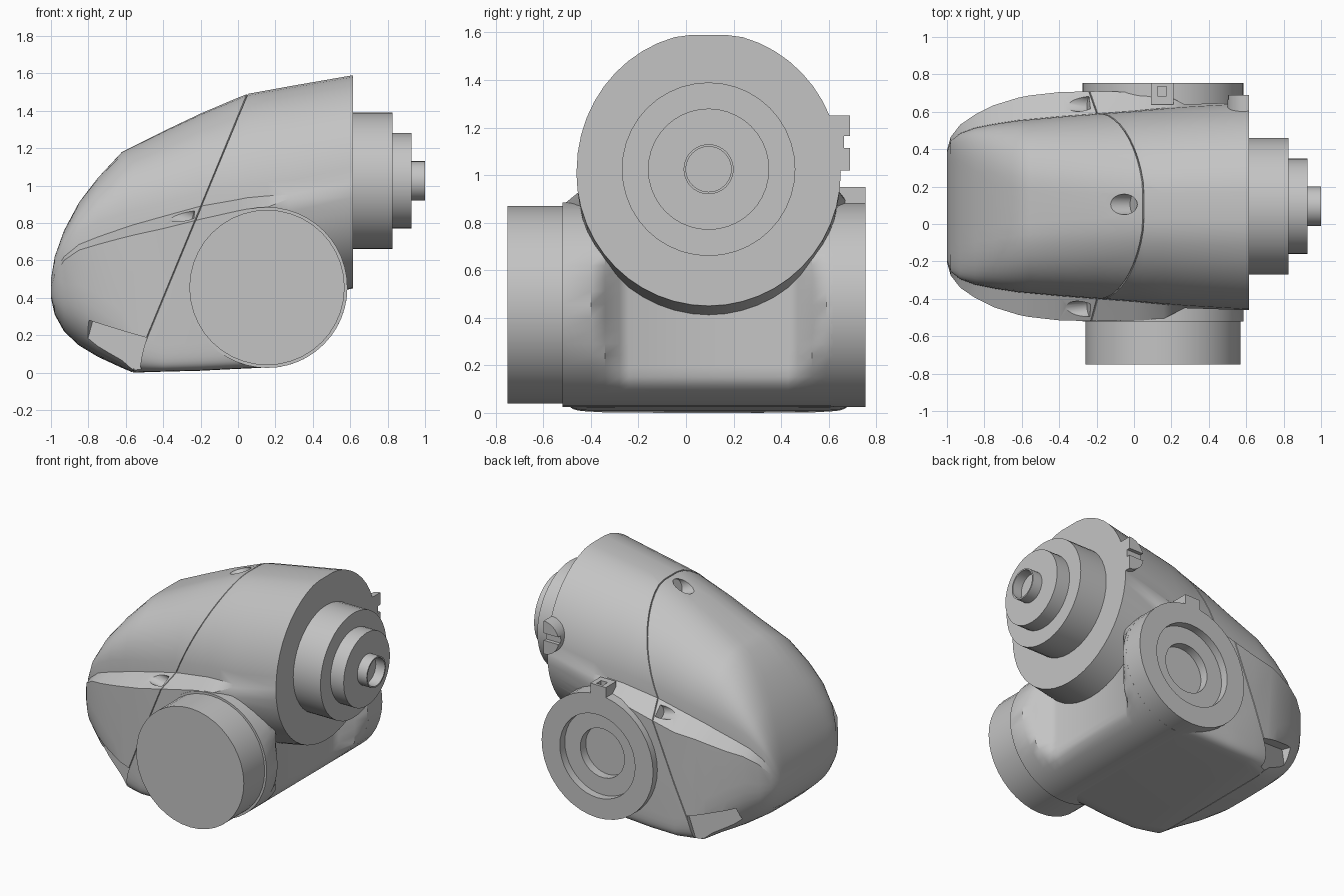
import bpy, bmesh, math
from mathutils import Vector, Matrix

if "Cube" in bpy.data.objects:
    bpy.data.objects.remove(bpy.data.objects["Cube"], do_unlink=True)

CY = 0.095                         # mid-plane of the housing
PIVOT = Vector((0.155, 0, 0.455))  # centre of the cross barrel
SPINDLE = Vector((0, CY, 1.025))   # centre of the rear spindle

grey = bpy.data.materials.new("light grey")
grey.use_nodes = True
grey.diffuse_color = (0.55, 0.55, 0.55, 1)
grey.node_tree.nodes["Principled BSDF"].inputs["Base Color"].default_value = (0.55, 0.55, 0.55, 1)


def finish(name, bm):
    bmesh.ops.recalc_face_normals(bm, faces=bm.faces)
    mesh = bpy.data.meshes.new(name)
    bm.to_mesh(mesh)
    bm.free()
    mesh.materials.append(grey)
    ob = bpy.data.objects.new(name, mesh)
    bpy.context.collection.objects.link(ob)
    return ob


def activate(ob):
    bpy.ops.object.select_all(action='DESELECT')
    ob.select_set(True)
    bpy.context.view_layer.objects.active = ob


def smooth(ob, angle=32):
    activate(ob)
    bpy.ops.object.shade_smooth_by_angle(angle=math.radians(angle))


def loft(rings):
    """Closed skin through rings of equal length, capped at both ends."""
    bm = bmesh.new()
    loops = [[bm.verts.new(p) for p in ring] for ring in rings]
    n = len(loops[0])
    for a, b in zip(loops, loops[1:]):
        for i in range(n):
            j = (i + 1) % n
            bm.faces.new((a[i], a[j], b[j], b[i]))
    bm.faces.new(loops[0])
    bm.faces.new(loops[-1])
    return bm


def lathe(name, profile, origin, axis, segs=40):
    """Turn (radius, distance) pairs about an axis; flat discs close both ends."""
    rot = Vector(axis).to_track_quat('Z', 'Y')
    rings = []
    for r, t in profile:
        ring = []
        for i in range(segs):
            a = math.tau * i / segs
            ring.append(Vector(origin) + rot @ Vector((r * math.cos(a), r * math.sin(a), t)))
        rings.append(ring)
    return finish(name, loft(rings))


def box(name, lo, hi, rot=None):
    lo, hi = Vector(lo), Vector(hi)
    bm = bmesh.new()
    bmesh.ops.create_cube(bm, size=1)
    m = Matrix.Translation((lo + hi) / 2) @ (rot or Matrix()) @ Matrix.Diagonal((*(hi - lo), 1))
    bmesh.ops.transform(bm, matrix=m, verts=bm.verts)
    return finish(name, bm)


def cut(ob, cutters):
    for c in cutters:
        c.hide_render = True
        mod = ob.modifiers.new("cut", 'BOOLEAN')
        mod.operation = 'DIFFERENCE'
        mod.solver = 'EXACT'
        mod.object = c
        activate(ob)
        bpy.ops.object.modifier_apply(modifier=mod.name)
        bpy.data.objects.remove(c, do_unlink=True)


# Main shell sections: x, bottom, ridge, top, half width, dome half width,
# rise of the ledge, roundness above and below the ledge
SECTIONS = [
    (-1.0, .40, .45, .50, .30, .29, .01, 5, 5),
    (-.98, .31, .52, .62, .37, .35, .015, 4.5, 4),
    (-.93, .22, .60, .76, .435, .39, .02, 4, 4),
    (-.85, .145, .655, .91, .49, .42, .03, 3.4, 4),
    (-.75, .085, .685, 1.04, .54, .44, .04, 3, 5),
    (-.62, .025, .72, 1.18, .58, .46, .05, 2.5, 7),
    (-.56, 0, .735, 1.21, .592, .465, .055, 2.4, 12),
    (-.40, .005, .77, 1.29, .61, .48, .065, 2.2, 20),
    (-.20, .01, .82, 1.385, .615, .495, .07, 2.1, 20),
    (0, .02, .865, 1.47, .61, .51, .06, 2, 20),
    (.05, .022, .875, 1.49, .61, .515, .06, 2, 20),
    (.16, .028, .885, 1.51, .60, .525, .06, 2, 20),
    (.27, .38, .93, 1.53, .545, .535, .02, 2, 2),
    (.615, .45, 1.01, 1.59, .556, .555, .01, 2, 2)]


def section(x, zb, zr, zt, w, d, rise, up, down, steps=24):
    ring = []
    for lower in (False, True):
        half, n = (w, down) if lower else (d, up)
        for i in range(steps + 1):
            a = math.pi * i / steps
            c, s = math.cos(a), math.sin(a)
            y = half * math.copysign(abs(c) ** (2 / n), c)
            h = abs(s) ** (2 / n)
            if lower:
                ring.append((x, CY - y, zr - (zr - zb) * h))
            else:
                zd = zr + rise
                ring.append((x, CY + y, min(zd + (zt - zd + .01) * h, zt)))
    return ring


bm = loft([section(*row) for row in SECTIONS])
# Slanted V-groove where the front cover meets the rear housing
seam = Vector((1.48, 0, -.61)).normalized()
base = Vector((-.56, 0, .01))
for off in (-.003, .003, 0):
    res = bmesh.ops.bisect_plane(bm, geom=bm.verts[:] + bm.edges[:] + bm.faces[:],
                                 plane_co=base + seam * off, plane_no=seam, dist=1e-5)
bmesh.ops.recalc_face_normals(bm, faces=bm.faces)
bm.normal_update()
for v in [g for g in res["geom_cut"] if isinstance(g, bmesh.types.BMVert)]:
    v.co -= v.normal * .008
shell = finish("main_shell", bm)

# Screw holes, corner pockets and room for the rear flange
cutters = [lathe("top_hole_cutter", [(.055, 0), (.055, .4)], (0, CY + .01, 1.425), (-.925, 0, .38), 20),
           lathe("flange_cutter", [(.36, .6), (.36, .9)], PIVOT, (0, 1, 0))]
for side in (-1, 1):
    cutters.append(lathe("side_hole_cutter", [(.045, 0), (.045, .3)],
                         (-.24, CY + side * .545, .825), (-.95, side * .1, .25), 20))
    mid = CY + side * .59
    turn = Matrix.Rotation(side * math.radians(21), 4, 'Z') @ Matrix.Rotation(math.radians(16), 4, 'Y')
    cutters.append(box("pocket_cutter", (-.88, mid - .12, -.10), (-.54, mid + .12, .24), turn))
cut(shell, cutters)
smooth(shell)

# Cross barrel with a flattened back between its ends
rings = []
for y, back in ((-.52, .6), (-.40, .6), (-.34, .53), (-.28, .45), (-.24, .43),
                (.43, .43), (.47, .45), (.53, .53), (.59, .6), (.62, .6)):
    rings.append([(min(PIVOT.x + .43 * math.cos(math.tau * i / 48), back), y,
                   PIVOT.z + .43 * math.sin(math.tau * i / 48)) for i in range(48)])
smooth(finish("cross_barrel", loft(rings)), 40)

# Front drum
smooth(lathe("front_drum", [(.415, .45), (.415, .75)], PIVOT, (0, -1, 0)))

# Rear flange with stepped recess
smooth(lathe("rear_flange", [(.43, .61), (.43, .755), (.29, .755), (.29, .70), (.17, .70), (.17, .64)],
             PIVOT, (0, 1, 0)))
tab = box("flange_tab", (.09, .64, .84), (.21, .755, .95))
cut(tab, [box("tab_slot_cutter", (.125, .685, .90), (.175, .735, 1))])

# Stepped spindle with a bored tip
smooth(lathe("spindle", [(.365, .58), (.365, .825), (.255, .825), (.255, .927), (.105, .927),
                         (.105, 1), (.095, 1), (.095, .93)], SPINDLE, (1, 0, 0)))

# Half-round notched lug on the side of the housing
lug = lathe("side_lug", [(.115, .58), (.115, .69)], (.615, 0, 1.135), (0, 1, 0))
cut(lug, [box("lug_trim_cutter", (.615, .5, .9), (.9, .8, 1.4)),
          box("lug_slot_cutter", (.4, .665, 1.115), (.7, .8, 1.165))])
smooth(lug)
